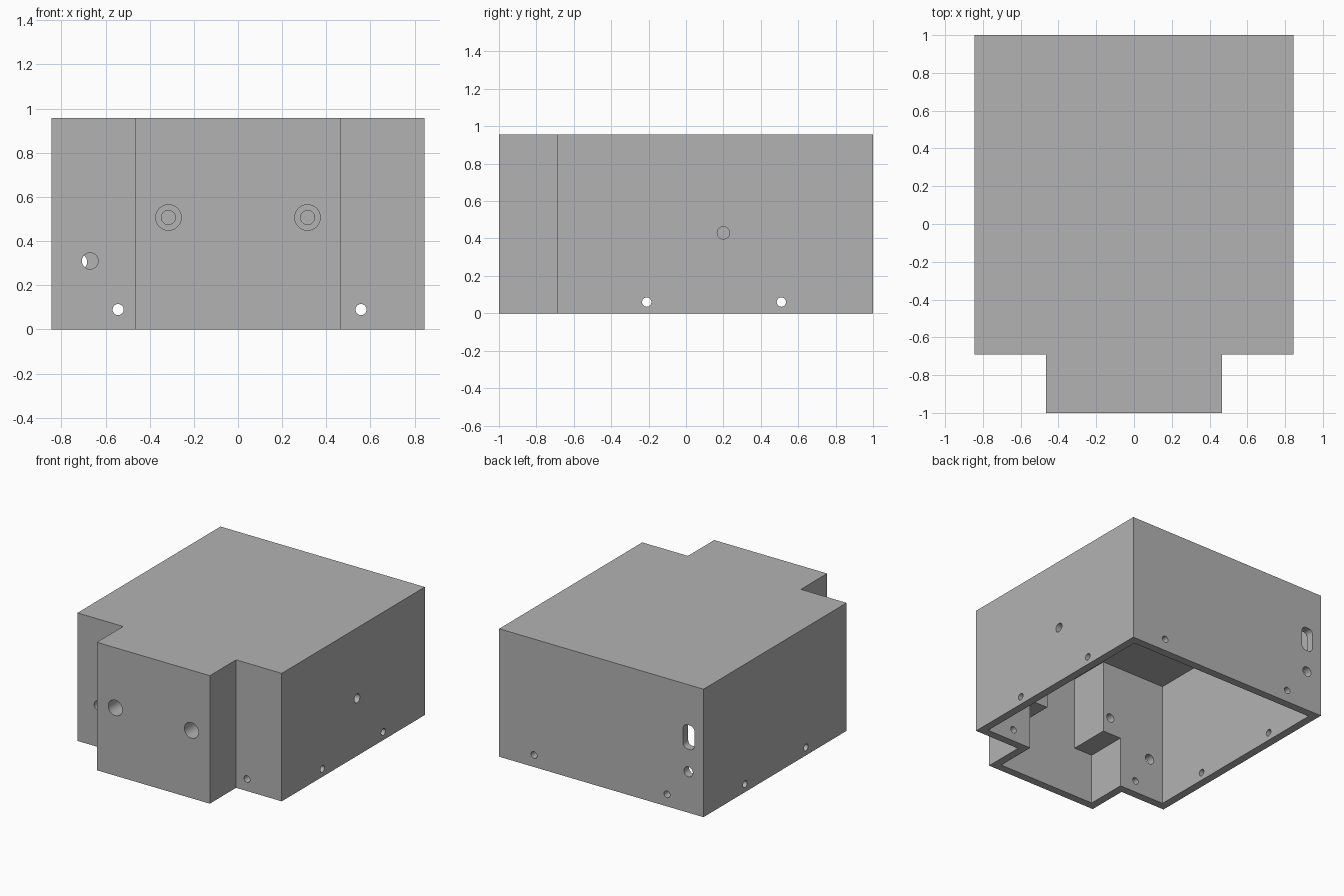
import bpy, bmesh
from math import radians
from mathutils import Matrix, Vector

cube = bpy.data.objects.get("Cube")
if cube:
    bpy.data.objects.remove(cube, do_unlink=True)

grey = bpy.data.materials.new("plain_grey")
grey.use_nodes = True
COLOUR = (0.45, 0.45, 0.45, 1)
grey.diffuse_color = COLOUR
grey.node_tree.nodes["Principled BSDF"].inputs["Base Color"].default_value = COLOUR

W, NOSE, H, STEP = 0.845, 0.467, 0.957, -0.69   # half widths, height, step position
T, ROOF = 0.06, 0.93                            # wall thickness, ceiling height


def finish(name, bm):
    bmesh.ops.recalc_face_normals(bm, faces=bm.faces)
    mesh = bpy.data.meshes.new(name)
    bm.to_mesh(mesh)
    bm.free()
    mesh.materials.append(grey)
    obj = bpy.data.objects.new(name, mesh)
    bpy.context.collection.objects.link(obj)
    return obj


def t_prism(name, inset, z0, z1):
    """Stepped plan outline, extruded upward."""
    w, n, s, e = W - inset, NOSE - inset, STEP + inset, 1 - inset
    half = [(n, -e), (n, s), (w, s), (w, e)]
    plan = half + [(-x, y) for x, y in reversed(half)]
    bm = bmesh.new()
    face = bm.faces.new([bm.verts.new((x, y, z0)) for x, y in plan])
    up = bmesh.ops.extrude_face_region(bm, geom=[face])["geom"]
    bmesh.ops.translate(bm, vec=(0, 0, z1 - z0),
                        verts=[v for v in up if isinstance(v, bmesh.types.BMVert)])
    return finish(name, bm)


def box(name, low, high):
    low, high = Vector(low), Vector(high)
    bm = bmesh.new()
    bmesh.ops.create_cube(bm, size=1, matrix=Matrix.Translation((low + high) / 2)
                          @ Matrix.Diagonal((*(high - low), 1)))
    return finish(name, bm)


def drill(axis, a, b, z, radius, other):
    """Round cutter from a to b along x or y."""
    mid = (a + b) / 2
    place = (mid, other, z) if axis == "X" else (other, mid, z)
    turn = Matrix.Rotation(radians(90), 4, "Y" if axis == "X" else "X")
    bm = bmesh.new()
    bmesh.ops.create_cone(bm, cap_ends=True, segments=32, radius1=radius, radius2=radius,
                          depth=b - a, matrix=Matrix.Translation(place) @ turn)
    return finish("cutter", bm)


def cut(obj, cutter):
    mod = obj.modifiers.new("cut", "BOOLEAN")
    mod.operation, mod.solver, mod.object = "DIFFERENCE", "EXACT", cutter
    bpy.context.view_layer.objects.active = obj
    bpy.ops.object.modifier_apply(modifier=mod.name)
    bpy.data.objects.remove(cutter, do_unlink=True)


# Open-bottomed housing
housing = t_prism("housing", 0, 0, H)
cut(housing, t_prism("cutter", T, -0.1, ROOF))

# Fixing holes along the lower edge
for x in (-0.543, 0.557):
    cut(housing, drill("Y", -1.1, 1.1, 0.09, 0.025, x))
for y in (-0.21, 0.51):
    cut(housing, drill("X", -1.1, 1.1, 0.06, 0.025, y))

# Single cable holes: front, back and left side
cut(housing, drill("Y", -0.8, -0.5, 0.31, 0.037, -0.67))
cut(housing, drill("Y", 0.8, 1.1, 0.306, 0.037, -0.72))
cut(housing, drill("X", 0.7, 1.0, 0.43, 0.033, 0.2))

# Rounded slot in the back wall
slot = box("cutter", (-0.77, 0.8, 0.475), (-0.676, 1.1, 0.655))
bm = bmesh.new()
bm.from_mesh(slot.data)
long_edges = [e for e in bm.edges
              if abs(e.verts[0].co.y - e.verts[1].co.y) > 0.2]
bmesh.ops.bevel(bm, geom=long_edges, offset=0.035, segments=6, profile=0.5,
                affect="EDGES")
bm.to_mesh(slot.data)
bm.free()
cut(housing, slot)

# Mounting blocks inside the nose, with counterbored screw holes
parts = [housing]
for side, name in ((1, "left"), (-1, "right")):
    xs = sorted((side * 0.253, side * (NOSE - T)))
    block = box(name + "_mounting_block", (xs[0], T - 1, 0.38), (xs[1], STEP + T, ROOF))
    for target in (housing, block):
        cut(target, drill("Y", -1.1, -0.75, 0.507, 0.058, side * 0.315))
    cut(block, drill("Y", -1.1, -0.5, 0.507, 0.032, side * 0.315))
    parts.append(block)

# Smooth hole walls, crisp edges
for obj in parts:
    bpy.ops.object.select_all(action="DESELECT")
    obj.select_set(True)
    bpy.context.view_layer.objects.active = obj
    bpy.ops.object.shade_smooth_by_angle(angle=radians(30))
